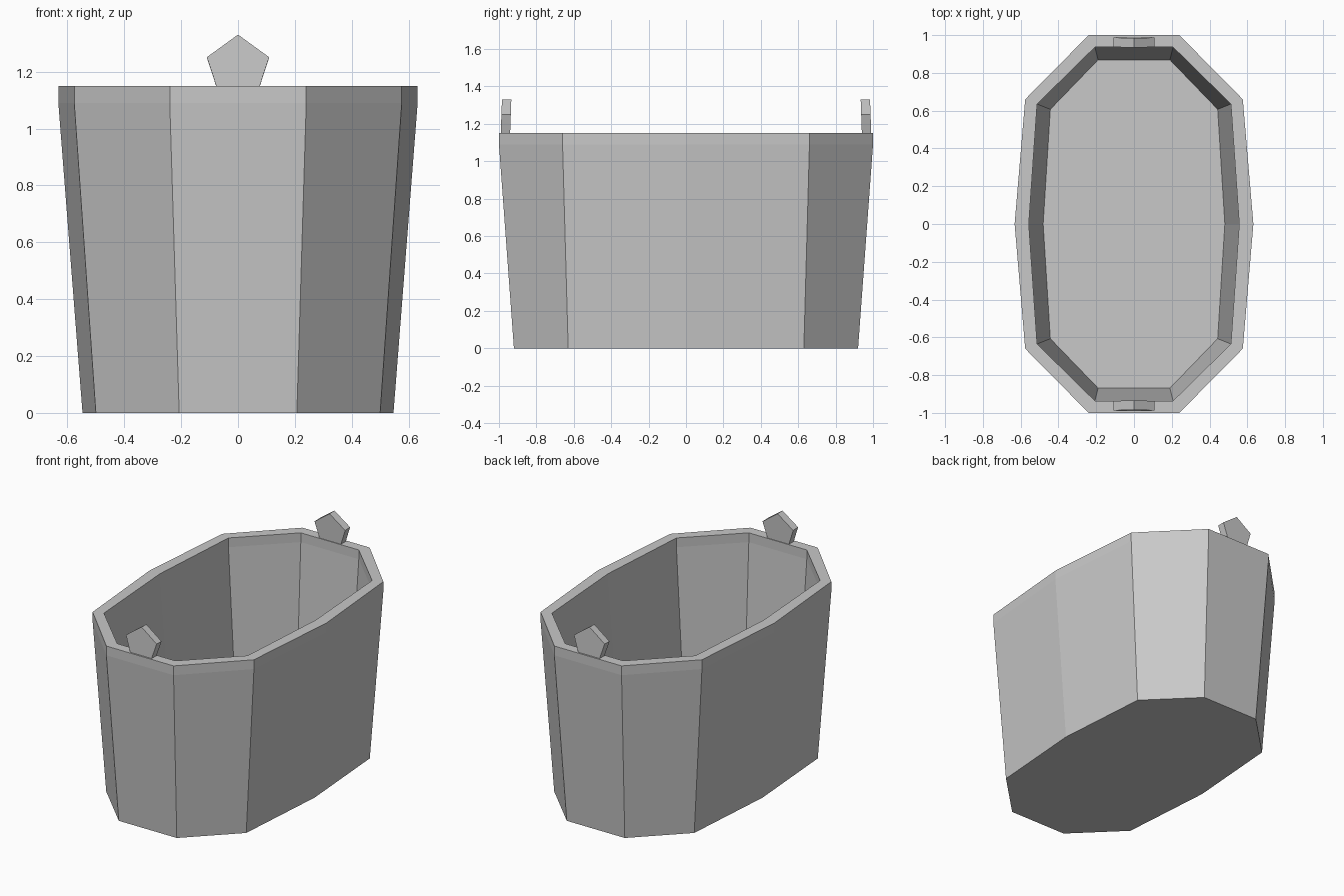
import bpy, bmesh, math

cube = bpy.data.objects.get("Cube")
if cube:
    bpy.data.objects.remove(cube)

grey = bpy.data.materials.new("plain grey")
grey.use_nodes = True
grey.diffuse_color = (0.58, 0.58, 0.58, 1)
grey.node_tree.nodes["Principled BSDF"].inputs["Base Color"].default_value = grey.diffuse_color


def finish(name, bm):
    bmesh.ops.recalc_face_normals(bm, faces=bm.faces)
    mesh = bpy.data.meshes.new(name)
    bm.to_mesh(mesh)
    bm.free()
    mesh.materials.append(grey)
    obj = bpy.data.objects.new(name, mesh)
    bpy.context.collection.objects.link(obj)
    return obj


def ring(bm, z, side, corner, end):
    """Ten-sided loop mirrored from its side, corner and end points."""
    (cx, cy), (ex, ey) = corner, end
    half = [(side, 0), (cx, cy), (ex, ey), (-ex, ey), (-cx, cy)]
    loop = half + [(-x, -y) for x, y in half]
    return [bm.verts.new((x, y, z)) for x, y in loop]


# Tub: tapered outer wall, upright rim, inner wall and raised floor
outer_rim = (0.632, (0.576, 0.66), (0.24, 1.0))
inner_rim = (0.557, (0.513, 0.635), (0.207, 0.936))
levels = [
    (0.0, 0.547, (0.5, 0.63), (0.207, 0.92)),
    (1.09, *outer_rim),
    (1.15, *outer_rim),
    (1.15, *inner_rim),
    (1.09, *inner_rim),
    (0.14, 0.481, (0.443, 0.607), (0.19, 0.869)),
]
bm = bmesh.new()
rings = [ring(bm, *level) for level in levels]
for a, b in zip(rings, rings[1:]):
    for i in range(len(a)):
        j = (i + 1) % len(a)
        bm.faces.new((a[i], a[j], b[j], b[i]))
bm.faces.new(rings[0])
bm.faces.new(rings[-1])
finish("tub", bm)

# Pentagonal lugs standing on the rim at both ends, leaning slightly inward
for name, end in (("front_lug", -1), ("back_lug", 1)):
    bm = bmesh.new()
    bmesh.ops.create_cone(bm, cap_ends=True, segments=5,
                          radius1=0.115, radius2=0.115, depth=0.05)
    top = max(bm.verts, key=lambda v: v.co.y).co
    spin = math.pi / 2 - math.atan2(top.y, top.x)
    for v in bm.verts:
        x, y, z = v.co
        u = x * math.cos(spin) - y * math.sin(spin)
        w = x * math.sin(spin) + y * math.cos(spin)
        v.co = (u, z, w)
    lug = finish(name, bm)
    lug.location = (0, end * 0.963, 1.215)
    lug.rotation_euler.x = end * math.radians(2)
